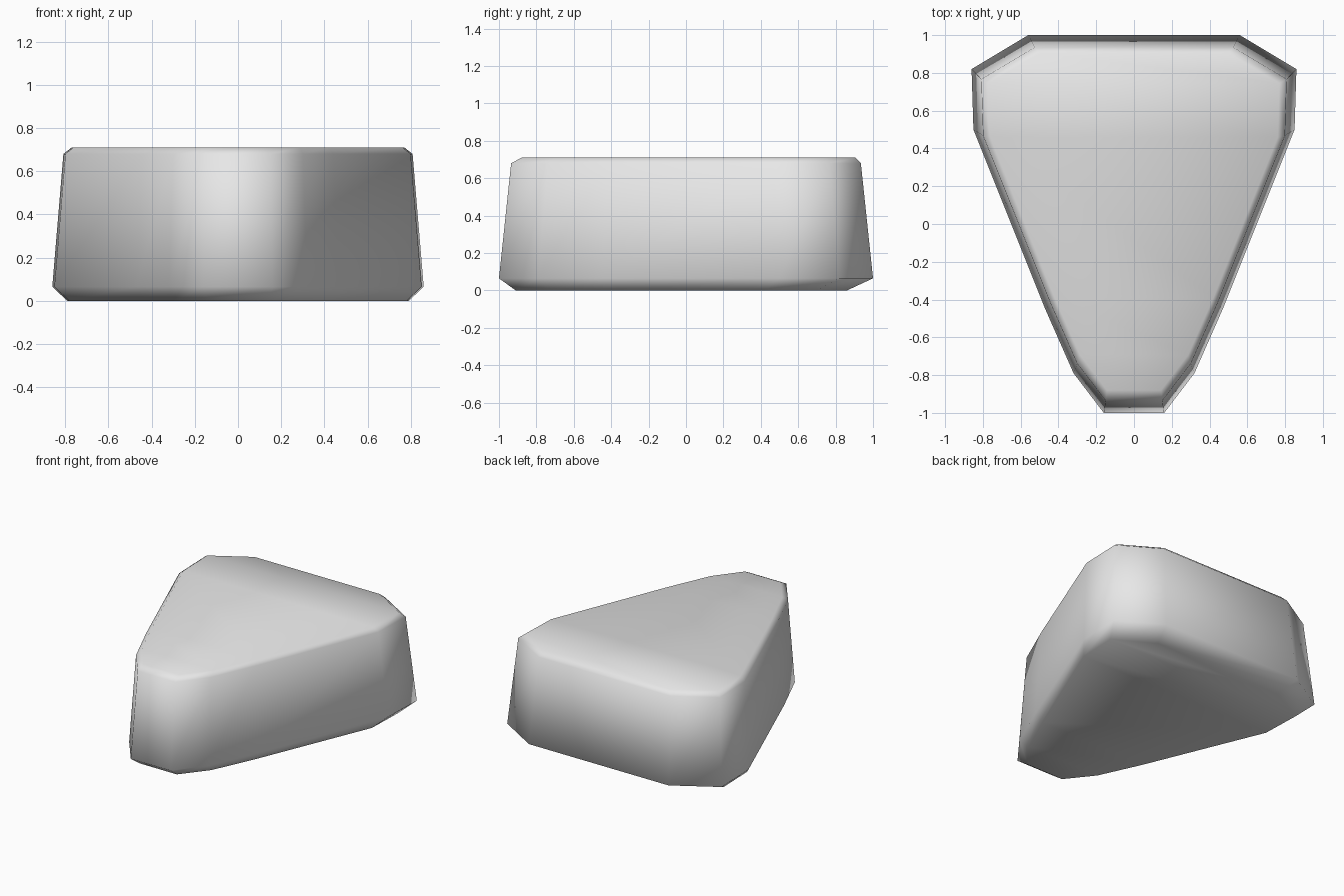
import bpy
import bmesh

if "Cube" in bpy.data.objects:
    bpy.data.objects.remove(bpy.data.objects["Cube"], do_unlink=True)

# Plain grey finish
grey = bpy.data.materials.new("light_grey")
grey.use_nodes = True
colour = (0.8, 0.8, 0.8, 1)
grey.diffuse_color = colour
grey.node_tree.nodes["Principled BSDF"].inputs["Base Color"].default_value = colour

# Half outline of the wedge, narrow front to wide back, then mirrored
half = [(0.16, -1), (0.32, -0.79), (0.47, -0.45), (0.85, 0.5), (0.86, 0.82), (0.56, 1)]
outline = half + [(-x, y) for x, y in reversed(half)]

# Stacked levels: height, width scale, front y, back y
levels = [
    (0, 0.92, -0.91, 0.86),
    (0.065, 1, -1, 1),
    (0.68, 0.94, -0.935, 0.935),
    (0.71, 0.895, -0.88, 0.905),
]

bm = bmesh.new()
rings = []
for z, width, front, back in levels:
    middle, depth = (front + back) / 2, (back - front) / 2
    rings.append([bm.verts.new((x * width, middle + y * depth, z)) for x, y in outline])

# Side walls and chamfers
count = len(outline)
for low, high in zip(rings, rings[1:]):
    for i in range(count):
        j = (i + 1) % count
        bm.faces.new((low[i], low[j], high[j], high[i]))

# Bottom and top caps, split into strips across the width
for ring in (rings[0], rings[-1]):
    for i in range(len(half) - 1):
        bm.faces.new((ring[i], ring[i + 1], ring[count - 2 - i], ring[count - 1 - i]))
bmesh.ops.recalc_face_normals(bm, faces=bm.faces)

for face in bm.faces:
    face.smooth = True

mesh = bpy.data.meshes.new("wedge_block")
bm.to_mesh(mesh)
bm.free()
mesh.materials.append(grey)
block = bpy.data.objects.new("wedge_block", mesh)
bpy.context.collection.objects.link(block)
